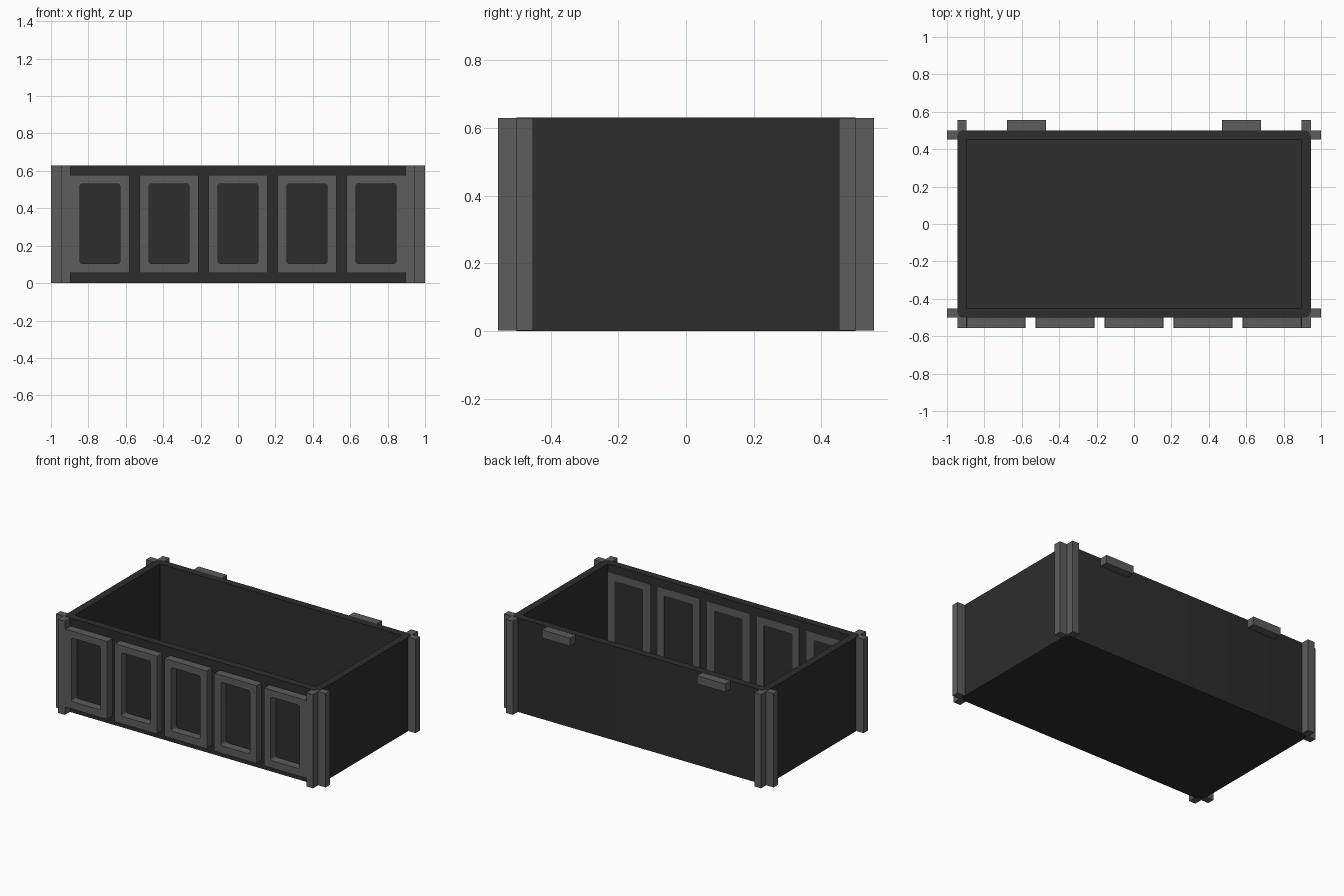
import bpy
from math import pi, sin, cos

cube = bpy.data.objects.get("Cube")
if cube:
    bpy.data.objects.remove(cube, do_unlink=True)


def material(name, value):
    m = bpy.data.materials.new(name)
    m.use_nodes = True
    colour = (value, value, value, 1)
    m.diffuse_color = colour
    m.node_tree.nodes["Principled BSDF"].inputs["Base Color"].default_value = colour
    return m


DARK = material("charcoal", 0.026)
GREY = material("mid grey", 0.107)

HX, HY, H = 0.945, 0.5, 0.63      # body half width, half depth, height
T = 0.05                          # wall thickness
OUT = 0.055                       # how far trim stands out


def box(name, x, y, z, mat):
    bpy.ops.mesh.primitive_cube_add(
        size=1, location=[sum(r) / 2 for r in (x, y, z)])
    ob = bpy.context.object
    ob.scale = [abs(r[1] - r[0]) for r in (x, y, z)]
    bpy.ops.object.transform_apply(location=False, rotation=False, scale=True)
    ob.name = name
    ob.data.materials.append(mat)
    return ob


def rounded_rect(x, y, r):
    """Outline of a rectangle with corners of radius r."""
    if r == 0:
        return [(x[0], y[0]), (x[1], y[0]), (x[1], y[1]), (x[0], y[1])]
    centres = [(x[1] - r, y[1] - r), (x[0] + r, y[1] - r),
               (x[0] + r, y[0] + r), (x[1] - r, y[0] + r)]
    return [(cx + r * cos((q + s / 4) * pi / 2), cy + r * sin((q + s / 4) * pi / 2))
            for q, (cx, cy) in enumerate(centres) for s in range(5)]


def ring(name, outer, inner, depth, mat, location, tilt=0):
    """Prism with a hole, extruded from two outlines."""
    cu = bpy.data.curves.new(name, 'CURVE')
    cu.dimensions, cu.fill_mode, cu.extrude = '2D', 'BOTH', depth / 2
    for outline in (outer, inner):
        sp = cu.splines.new('POLY')
        sp.points.add(len(outline) - 1)
        for p, (a, b) in zip(sp.points, outline):
            p.co = (a, b, 0, 1)
        sp.use_cyclic_u = True
    ob = bpy.data.objects.new(name, cu)
    bpy.context.collection.objects.link(ob)
    ob.location = location
    ob.rotation_euler.x = tilt
    bpy.ops.object.select_all(action='DESELECT')
    ob.select_set(True)
    bpy.context.view_layer.objects.active = ob
    bpy.ops.object.convert(target='MESH')
    ob = bpy.context.object
    ob.data.materials.clear()
    ob.data.materials.append(mat)
    bpy.ops.object.shade_smooth_by_angle()
    return ob


# Open box: four walls and a floor
ix, iy = HX - T, HY - T
ring("walls", rounded_rect((-HX, HX), (-HY, HY), 0.03),
     rounded_rect((-ix, ix), (-iy, iy), 0), H, DARK, (0, 0, H / 2))
box("floor", (-ix, ix), (-iy, iy), (0, T), DARK)

# Corner posts: one strip on each face at every corner
for sx, side in ((1, "left"), (-1, "right")):
    for sy, end in ((-1, "front"), (1, "back")):
        z = (0.001, H - 0.001)
        box(f"{end}_{side}_post_side", (sx * (ix + 0.002), sx * 1.0),
            (sy * (iy + 0.002), sy * HY), z, GREY)
        box(f"{end}_{side}_post_face", (sx * ix, sx * HX),
            (sy * (HY - 0.03), sy * (HY + OUT)), z, GREY)

    # Catches at the top of the back wall
    box(f"{side}_back_catch", (sx * 0.47, sx * 0.68), (HY - 0.01, HY + OUT),
        (H - 0.055, H - 0.001), GREY)

# Front panel frames, showing on both faces of the front wall
y_out, y_in = -HY - OUT, -iy + 0.002
for i in range(5):
    c = (i - 2) * 0.369
    x0, x1 = max(c - 0.157, -ix), min(c + 0.157, ix)
    ring(f"front_frame_{i + 1}",
         rounded_rect((x0, x1), (0.055, 0.577), 0.004),
         rounded_rect((c - 0.107, c + 0.107), (0.105, 0.53), 0.012),
         y_in - y_out, GREY, (0, (y_out + y_in) / 2, 0), pi / 2)
